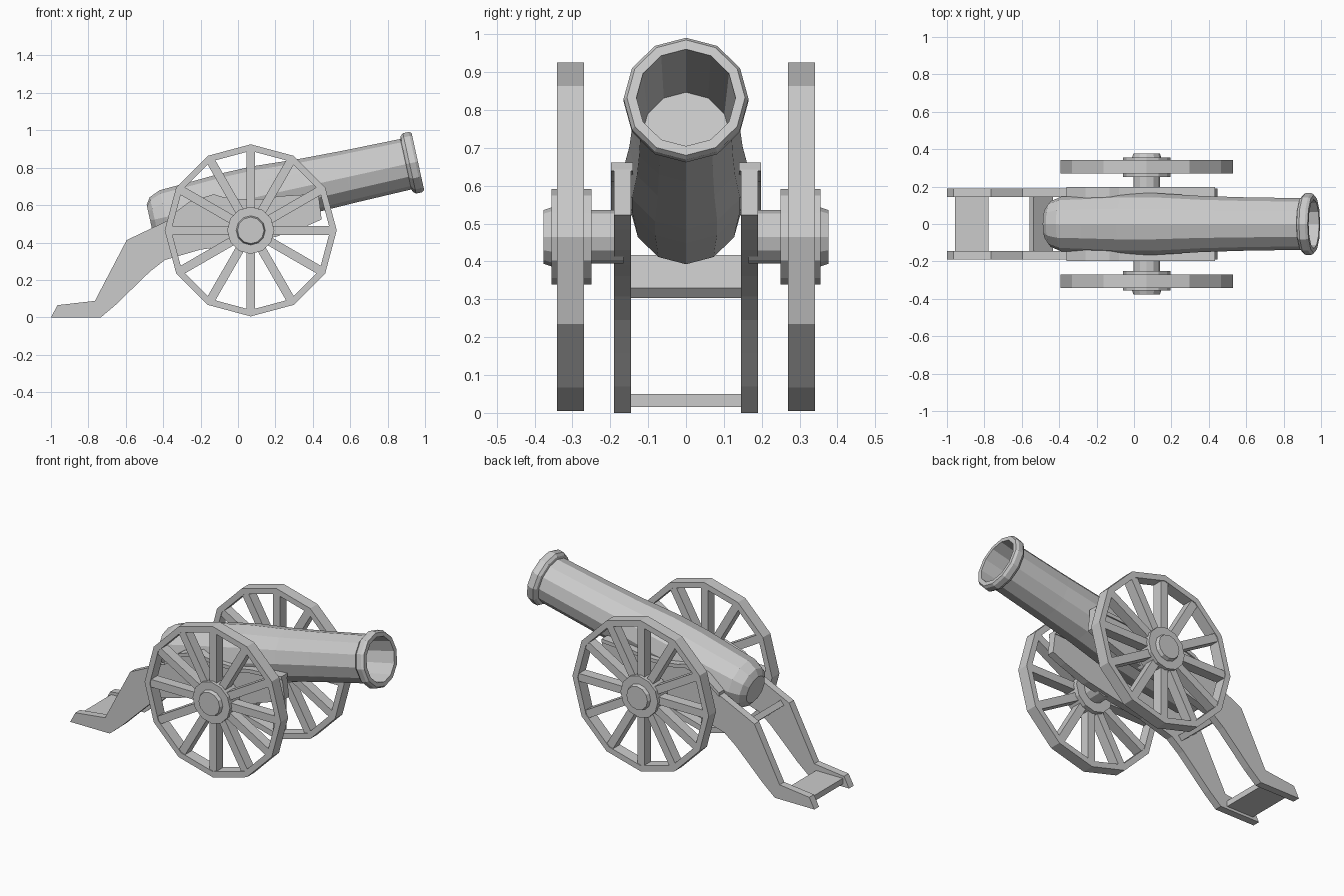
import bpy, bmesh
from math import pi, cos, sin, radians
from mathutils import Matrix, Vector

if "Cube" in bpy.data.objects:
    bpy.data.objects.remove(bpy.data.objects["Cube"])


def finish(name, bm):
    bmesh.ops.recalc_face_normals(bm, faces=bm.faces)
    mesh = bpy.data.meshes.new(name)
    bm.to_mesh(mesh)
    bm.free()
    ob = bpy.data.objects.new(name, mesh)
    bpy.context.collection.objects.link(ob)
    return ob


def lathe(name, profile, matrix, closed=False, sides=12):
    """Spin (distance, radius) points around local z."""
    bm = bmesh.new()
    rings = [[bm.verts.new(matrix @ Vector((r * cos(2 * pi * i / sides), r * sin(2 * pi * i / sides), d)))
              for i in range(sides)] for d, r in profile]
    pairs = list(zip(rings, rings[1:]))
    if closed:
        pairs.append((rings[-1], rings[0]))
    else:
        bm.faces.new(rings[0])
        bm.faces.new(rings[-1])
    for a, b in pairs:
        for i in range(sides):
            j = (i + 1) % sides
            bm.faces.new((a[i], a[j], b[j], b[i]))
    return finish(name, bm)


def plate(name, outline, y0, y1):
    """Extrude an x-z outline between two y values."""
    bm = bmesh.new()
    face = bm.faces.new([bm.verts.new((x, y0, z)) for x, z in outline])
    ext = bmesh.ops.extrude_face_region(bm, geom=[face])
    for v in ext["geom"]:
        if isinstance(v, bmesh.types.BMVert):
            v.co.y = y1
    return finish(name, bm)


def add_box(bm, size, matrix):
    bmesh.ops.create_cube(bm, size=1, matrix=matrix @ Matrix.Diagonal((*size, 1)))


def box(name, size, loc, tilt=0):
    bm = bmesh.new()
    add_box(bm, size, Matrix.Translation(loc) @ Matrix.Rotation(radians(tilt), 4, 'Y'))
    return finish(name, bm)


# Barrel with muzzle ring and hollow bore
barrel_axis = Matrix.Translation((-.47, 0, .518)) @ Matrix.Rotation(radians(90 - 12.4), 4, 'Y')
lathe("barrel", [(0, .085), (.025, .122), (.085, .147), (.22, .153), (.42, .164), (.60, .165),
                 (.85, .15), (1.08, .143), (1.40, .138), (1.405, .153), (1.42, .165),
                 (1.452, .165), (1.466, .156), (1.466, .131), (1.0, .117)], barrel_axis)

# Carriage cheek outline: foot, arm, top, nose, underside
top = [(-.36, .525), (-.26, .60), (-.13, .64), (-.08, .625), (.0, .615), (.14, .615), (.22, .63), (.432, .643)]
cheek = [(-1, 0), (-.965, .065), (-.765, .088), (-.595, .413)] + top + [
    (.447, .523), (.36, .485), (.2, .43), (.0, .39), (-.2, .362), (-.39, .307),
    (-.47, .245), (-.56, .158), (-.65, .07), (-.733, 0)]
cap = [(x, z + .018) for x, z in top] + [(x, z - .004) for x, z in reversed(top)]

WX, WZ = .068, .465
for side, s in (("left", 1), ("right", -1)):
    plate(side + "_cheek", cheek, s * .145, s * .19)
    plate(side + "_cheek_cap", cap, s * .14, s * .198)

    # Wheel rim, hub with axle stub, and spokes
    axle = Matrix.Translation((WX, 0, WZ)) @ Matrix.Rotation(-s * pi / 2, 4, 'X')
    lathe(side + "_wheel_rim", [(.27, .46), (.341, .46), (.341, .425), (.27, .425)], axle, closed=True)
    lathe(side + "_hub", [(.165, .071), (.25, .071), (.25, .126), (.355, .126),
                          (.355, .078), (.376, .071)], axle)
    bm = bmesh.new()
    for i in range(12):
        add_box(bm, (.34, .047, .062),
                axle @ Matrix.Rotation(i * pi / 6, 4, 'Z') @ Matrix.Translation((.27, 0, .3055)))
    finish(side + "_spokes", bm)

# Cross boards between the cheeks
box("trail_board", (.18, .30, .035), (-.867, 0, .033))
box("breech_board", (.135, .30, .035), (-.497, 0, .36), 40)
